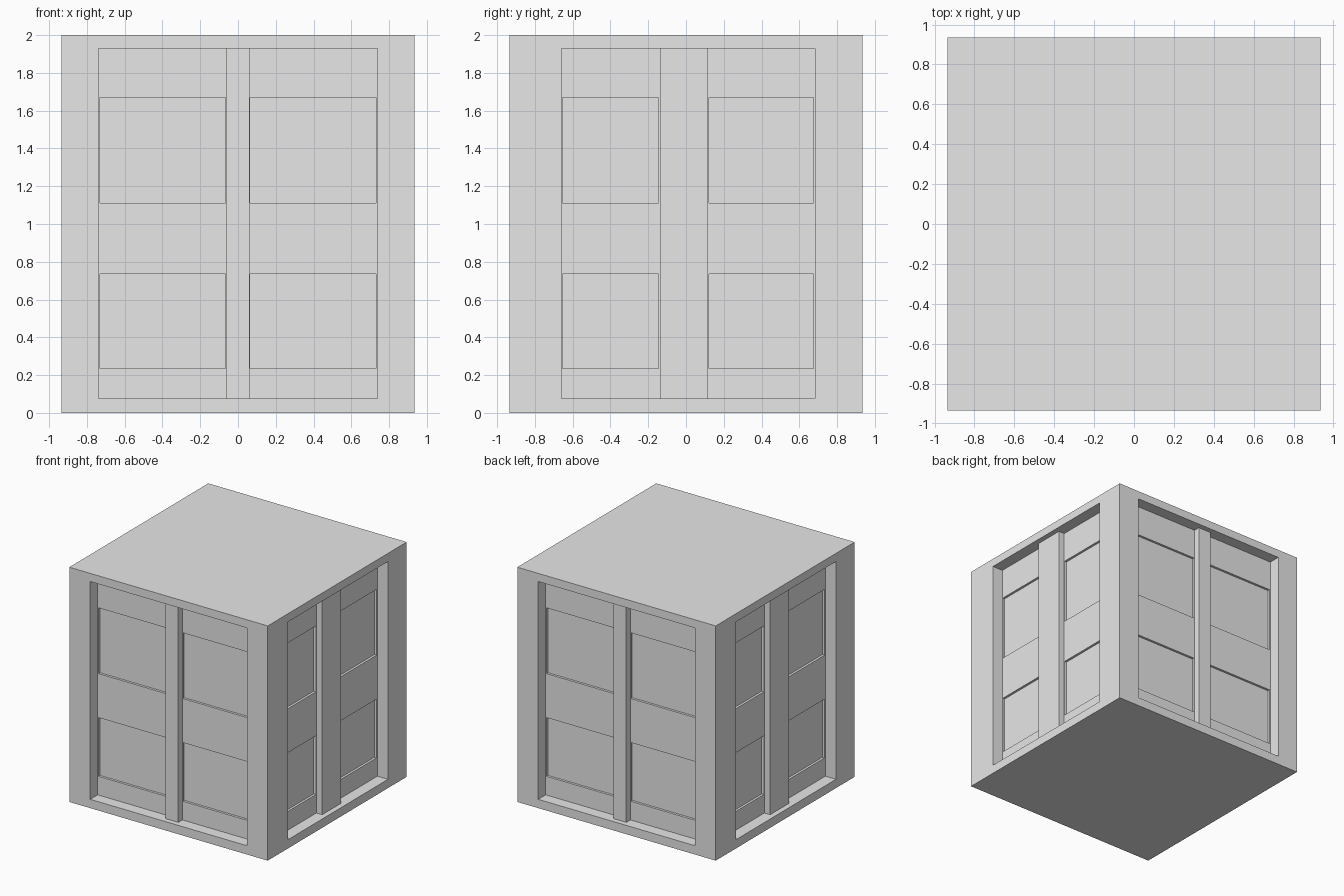
import bpy
import bmesh
from math import pi
from mathutils import Matrix, Vector

cube = bpy.data.objects.get("Cube")
if cube:
    bpy.data.objects.remove(cube, do_unlink=True)

HALF, HEIGHT = 0.935, 2.0
SILL, LINTEL = 0.075, 1.93
RECESS, POST_SETBACK, PANEL = 0.10, 0.045, 0.02
ROWS = [(0.235, 0.735), (1.11, 1.67)]

grey = bpy.data.materials.new("plain grey")
grey.use_nodes = True
grey.diffuse_color = (0.8, 0.8, 0.8, 1)
grey.node_tree.nodes["Principled BSDF"].inputs["Base Color"].default_value = (0.8, 0.8, 0.8, 1)


def box(name, low, high, angle=0):
    """Box between two corners, turned about the vertical axis."""
    low, high = Vector(low), Vector(high)
    bm = bmesh.new()
    bmesh.ops.create_cube(bm, size=1, matrix=Matrix.Translation((low + high) / 2)
                          @ Matrix.Diagonal((*(high - low), 1)))
    bm.transform(Matrix.Rotation(angle, 4, "Z"))
    mesh = bpy.data.meshes.new(name)
    bm.to_mesh(mesh)
    bm.free()
    mesh.materials.append(grey)
    obj = bpy.data.objects.new(name, mesh)
    bpy.context.collection.objects.link(obj)
    return obj


def cut(target, cutter):
    """Subtract the cutter from the target and discard it."""
    cutter.hide_render = True
    mod = target.modifiers.new("cut", "BOOLEAN")
    mod.operation, mod.solver, mod.object = "DIFFERENCE", "EXACT", cutter
    bpy.context.view_layer.objects.active = target
    bpy.ops.object.modifier_apply(modifier=mod.name)
    bpy.data.objects.remove(cutter, do_unlink=True)


body = box("body", (-HALF, -HALF, 0), (HALF, HALF, HEIGHT))


def side(name, angle, opening, post, columns):
    """Recessed opening with sunken panels and an upright post."""
    outer, wall = -HALF - 0.1, -HALF + RECESS
    cut(body, box("opening_cutter", (opening[0], outer, SILL),
                  (opening[1], wall, LINTEL), angle))
    for left, right in columns:
        for bottom, top in ROWS:
            cut(body, box("panel_cutter", (left, outer, bottom),
                          (right, wall + PANEL, top), angle))
    box(name + "_post", (post[0], -HALF + POST_SETBACK, SILL - 0.01),
        (post[1], wall + 0.01, LINTEL + 0.01), angle)


# Wide openings with narrow posts on the front and back
for name, angle in (("front", 0), ("back", pi)):
    side(name, angle, (-0.738, 0.738), (-0.062, 0.06),
         [(-0.73, -0.066), (0.064, 0.73)])

# Narrower openings with broad, off-centre posts on the two sides
for name, angle in (("left", pi / 2), ("right", -pi / 2)):
    side(name, angle, (-0.66, 0.683), (-0.138, 0.117),
         [(-0.655, -0.145), (0.121, 0.675)])
